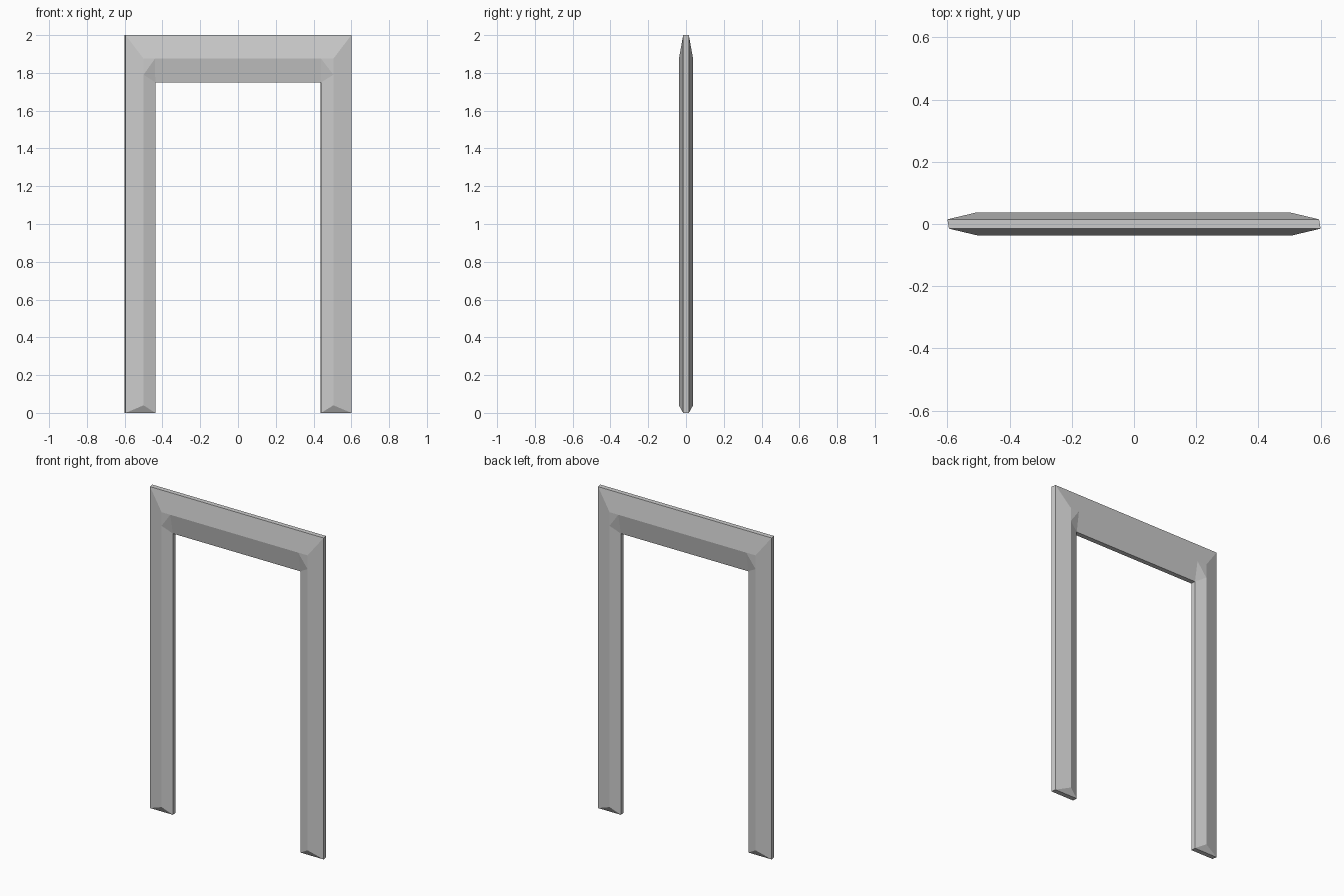
import bpy, bmesh

if "Cube" in bpy.data.objects:
    bpy.data.objects.remove(bpy.data.objects["Cube"])

EDGE, RIDGE = 0.015, 0.0375          # half thickness at the rim and along the ridge
TOP, LINTEL_RIDGE, OPENING = 2.0, 1.875, 1.75

# Rim outline of the front (slightly offset left/right; the back is the same, turned 180 degrees)
rim = [(-0.595, 0), (-0.595, TOP), (0.6, TOP), (0.6, 0),
       (0.44, 0), (0.44, OPENING), (-0.4375, OPENING), (-0.4375, 0)]
# Raised ridge points: leg foot, leg top, lintel corner, lintel end for each side
ridge = [(-0.5, 0.04), (-0.5, 1.79), (-0.5, LINTEL_RIDGE), (-0.44, LINTEL_RIDGE),
         (0.44, LINTEL_RIDGE), (0.505, LINTEL_RIDGE), (0.505, 1.79), (0.505, 0.04)]

bm = bmesh.new()


def add_side(turn):
    """Bevelled face of the frame; turn = 1 for front, -1 for back."""
    r = [bm.verts.new((turn * x, -turn * EDGE, z)) for x, z in rim]
    c = [bm.verts.new((turn * x, -turn * RIDGE, z)) for x, z in ridge]
    faces = [
        # left leg: outer slope, inner slope, foot, inner corner
        (r[0], c[0], c[1], c[2], r[1]), (c[0], r[7], r[6], c[1]),
        (r[0], r[7], c[0]), (c[1], r[6], c[3]), (c[1], c[3], c[2]),
        # lintel: upper and lower slope
        (r[1], c[2], c[3], c[4], c[5], r[2]), (c[3], r[6], r[5], c[4]),
        # right leg
        (r[2], c[5], c[6], c[7], r[3]), (c[6], r[5], r[4], c[7]),
        (r[4], r[3], c[7]), (c[6], c[4], r[5]), (c[6], c[5], c[4]),
    ]
    for f in faces:
        bm.faces.new(f)
    return r


front, back = add_side(1), add_side(-1)

# Narrow rim joining front and back
for j in range(8):
    k = (j + 1) % 8
    bm.faces.new((front[j], front[k], back[(3 - k) % 8], back[(3 - j) % 8]))

bmesh.ops.recalc_face_normals(bm, faces=bm.faces)
mesh = bpy.data.meshes.new("door_frame")
bm.to_mesh(mesh)
bm.free()
bpy.context.collection.objects.link(bpy.data.objects.new("door_frame", mesh))
